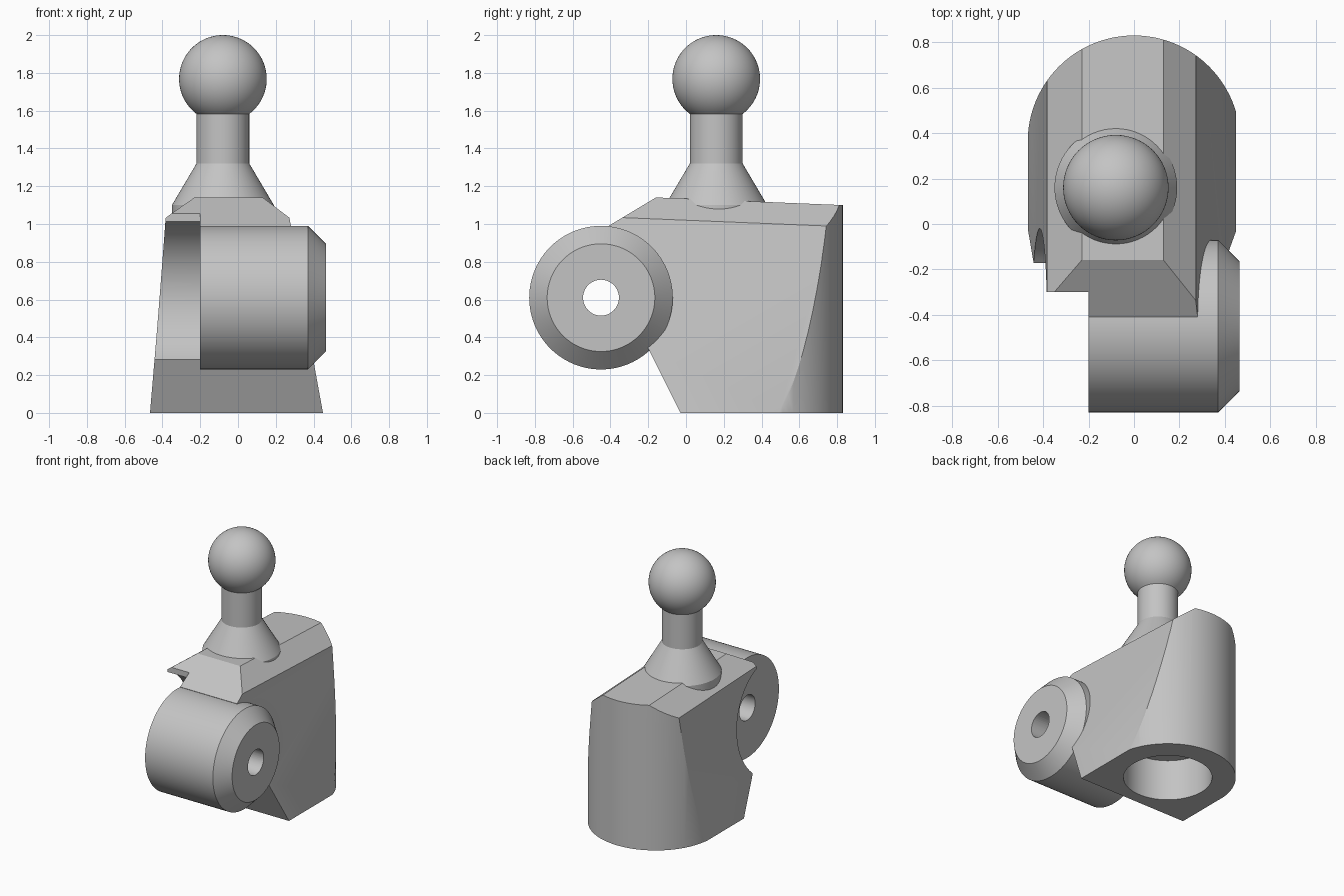
import bpy, bmesh
from math import cos, sin, radians
from mathutils import Matrix

if "Cube" in bpy.data.objects:
    bpy.data.objects.remove(bpy.data.objects["Cube"], do_unlink=True)

grey = bpy.data.materials.new("plain_grey")
grey.use_nodes = True
GREY = (0.55, 0.55, 0.55, 1)
grey.diffuse_color = GREY
grey.node_tree.nodes["Principled BSDF"].inputs["Base Color"].default_value = GREY

HINGE_Y, HINGE_Z = -0.45, 0.61
BACK_Y, BACK_R = 0.362, 0.468


def finish(name, bm):
    bmesh.ops.recalc_face_normals(bm, faces=bm.faces)
    mesh = bpy.data.meshes.new(name)
    bm.to_mesh(mesh)
    bm.free()
    mesh.materials.append(grey)
    obj = bpy.data.objects.new(name, mesh)
    bpy.context.collection.objects.link(obj)
    return obj


def prism(name, points, axis, lo, hi, top_slope=0):
    """Extrude a closed outline along an axis; optionally tilt its upper part along y."""
    place = {"x": lambda a, b, t: (t, a, b),
             "y": lambda a, b, t: (a, t, b),
             "z": lambda a, b, t: (a, b, t)}[axis]
    bm = bmesh.new()
    ends = [[bm.verts.new(place(a, b, t)) for a, b in points] for t in (lo, hi)]
    for ring in ends:
        bm.faces.new(ring)
    n = len(points)
    for i in range(n):
        j = (i + 1) % n
        bm.faces.new((ends[0][i], ends[0][j], ends[1][j], ends[1][i]))
    if top_slope:
        for v in bm.verts:
            if v.co.z > 0.5:
                v.co.z += top_slope * v.co.y
        bmesh.ops.triangulate(bm, faces=bm.faces)
    return finish(name, bm)


def lathe(name, profile, matrix, segments=96):
    """Turn (radius, height) points around z, then place the result."""
    bm = bmesh.new()
    rings = []
    for r, h in profile:
        if r == 0:
            rings.append([bm.verts.new((0, 0, h))] * segments)
        else:
            rings.append([bm.verts.new((r * cos(radians(360 * i / segments)),
                                        r * sin(radians(360 * i / segments)), h))
                          for i in range(segments)])
    for low, high in zip(rings, rings[1:]):
        for i in range(segments):
            j = (i + 1) % segments
            corners = list(dict.fromkeys((low[i], low[j], high[j], high[i])))
            bm.faces.new(corners)
    bm.transform(matrix)
    return finish(name, bm)


def combine(target, other, operation):
    """Apply a boolean and remove the helper."""
    mod = target.modifiers.new(other.name, "BOOLEAN")
    mod.operation, mod.object, mod.solver = operation, other, "EXACT"
    bpy.context.view_layer.objects.active = target
    bpy.ops.object.modifier_apply(modifier=mod.name)
    bpy.data.objects.remove(other, do_unlink=True)


def arc(cx, cy, r, start, end, steps):
    return [(cx + r * cos(radians(start + (end - start) * i / steps)),
             cy + r * sin(radians(start + (end - start) * i / steps)))
            for i in range(steps + 1)]


# Body: side profile, narrowed by a tapered section and a round-backed plan
body = prism("body", [(-0.03, 0), (1, 0), (1, 1.6), (0.607, 1.6), (-0.41, 0.99),
                      (-0.3, HINGE_Z), (-0.2, 0.34)], "x", -0.8, 0.8)
section = prism("section", [(-0.466, -0.001), (0.45, -0.001), (0.272, 1.02),
                            (0.13, 1.134), (-0.23, 1.134), (-0.383, 1.02)],
                "y", -0.9, 1.1, top_slope=-0.041)
combine(body, section, "INTERSECT")
plan = prism("plan", arc(0, BACK_Y, BACK_R, 0, 180, 48)
             + [(-BACK_R, -0.95), (BACK_R, -0.95)], "z", -0.1, 1.8)
combine(body, plan, "INTERSECT")

# Hinge knuckle with a chamfered outer end
along_x = Matrix.Translation((0, HINGE_Y, HINGE_Z)) @ Matrix.Rotation(radians(90), 4, "Y")
knuckle = lathe("knuckle", [(0, -0.25), (0.38, -0.25), (0.38, 0.37), (0.285, 0.465),
                            (0, 0.465)], along_x)
combine(body, knuckle, "UNION")

# Clearance for the mating knuckle on the right side
clearance = prism("clearance", [(-0.30, 1.5)]
                  + arc(HINGE_Y, HINGE_Z, 0.43, 69.5, -90, 48)
                  + [(-1.2, 0.18), (-1.2, 1.5)], "x", -1, -0.2)
combine(body, clearance, "DIFFERENCE")

# Pin hole and round socket underneath
pin = lathe("pin", [(0, -1), (0.095, -1), (0.095, 1), (0, 1)], along_x, 48)
combine(body, pin, "DIFFERENCE")
socket = lathe("socket", [(0, -0.2), (0.305, -0.2), (0.305, 0.31), (0, 0.31)],
               Matrix.Translation((0, BACK_Y, 0)))
combine(body, socket, "DIFFERENCE")

# Ball stud: flared foot, neck and ball
ball = arc(0, 1.768, 0.232, -53, 90, 32)[:-1] + [(0, 2.0)]
stud = lathe("ball_stud", [(0, 0.92), (0.27, 0.92), (0.27, 1.10), (0.14, 1.32)] + ball,
             Matrix.Translation((-0.08, 0.16, 0)), 64)

for obj in (body, stud):
    bpy.ops.object.select_all(action="DESELECT")
    obj.select_set(True)
    bpy.context.view_layer.objects.active = obj
    bpy.ops.object.shade_smooth_by_angle(angle=radians(25))
